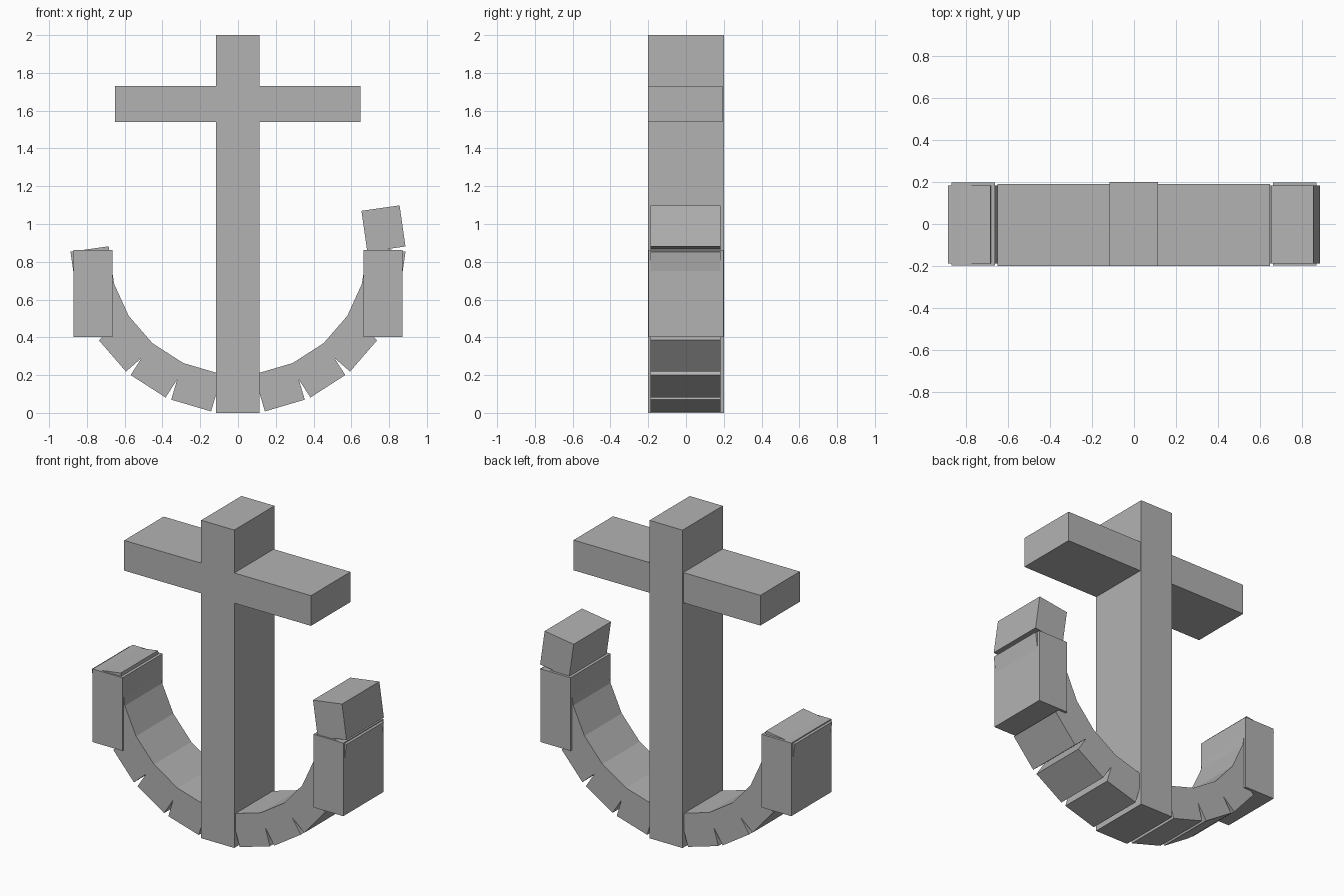
import bpy
from math import sin, cos, pi

default = bpy.data.objects.get("Cube")
if default:
    bpy.data.objects.remove(default, do_unlink=True)

# Single plain grey
GREY = (0.45, 0.45, 0.45, 1)
grey = bpy.data.materials.new("plain grey")
grey.use_nodes = True
grey.diffuse_color = GREY
grey.node_tree.nodes["Principled BSDF"].inputs["Base Color"].default_value = GREY


def box(name, centre, size, turn=0):
    """Flat-faced block, turned about the y axis."""
    bpy.ops.mesh.primitive_cube_add(size=1, location=centre, rotation=(0, turn, 0))
    ob = bpy.context.object
    ob.name = name
    ob.scale = size
    ob.data.materials.append(grey)
    return ob


# Upright shank and crossbar
box("shank", (-0.001, 0, 1), (0.23, 0.4, 2))
box("crossbar", (-0.002, -0.004, 1.635), (1.3, 0.392, 0.19))

# Upright blocks at the ends of the arms
for side, label in ((1, "left"), (-1, "right")):
    box(label + "_fluke", (side * 0.768, 0, 0.632), (0.208, 0.398, 0.46))

# Curved arms: a chain of blocks, one longer on the left
STEP = pi / 11
for i in range(-5, 7):
    a = i * STEP
    box("arm_block", (0.778 * sin(a), -0.002, 0.867 - 0.761 * cos(a)),
        (0.22, 0.371, 0.204), -a)
